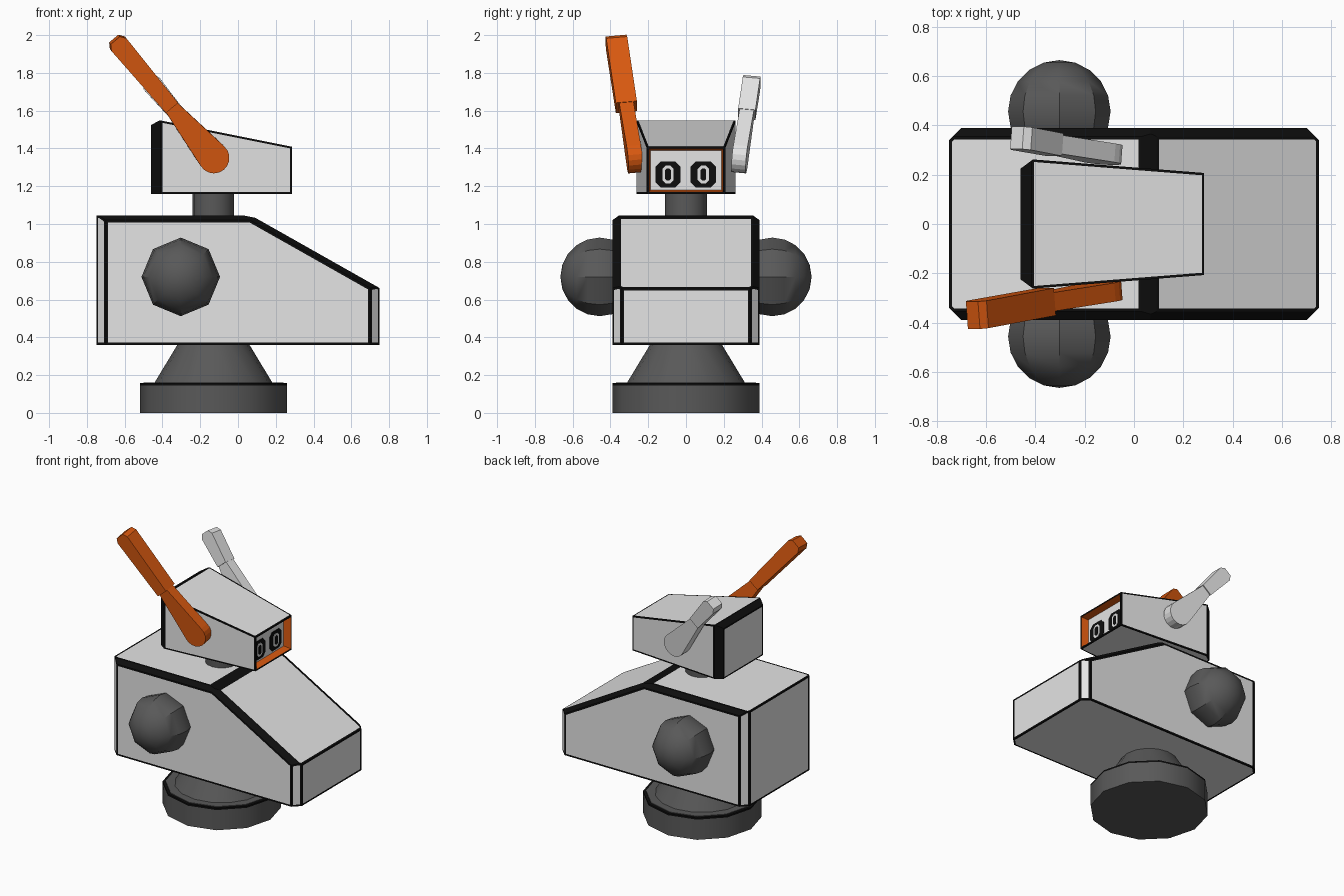
import bpy, bmesh, math
from mathutils import Vector, Matrix

if "Cube" in bpy.data.objects:
    bpy.data.objects.remove(bpy.data.objects["Cube"])


def material(name, r, g, b):
    m = bpy.data.materials.new(name)
    m.diffuse_color = (r, g, b, 1)
    m.use_nodes = True
    m.node_tree.nodes["Principled BSDF"].inputs["Base Color"].default_value = m.diffuse_color
    return m


LIGHT = material("light grey", 0.78, 0.78, 0.78)
BLACK = material("black trim", 0.004, 0.004, 0.004)
DARK = material("dark grey", 0.1, 0.1, 0.1)
ORANGE = material("orange", 0.7, 0.1, 0.005)


def finish(bm, name, mats, smooth=False):
    bmesh.ops.recalc_face_normals(bm, faces=bm.faces)
    me = bpy.data.meshes.new(name)
    bm.to_mesh(me)
    bm.free()
    for m in mats:
        me.materials.append(m)
    ob = bpy.data.objects.new(name, me)
    bpy.context.collection.objects.link(ob)
    if smooth:
        for p in me.polygons:
            p.use_smooth = True
        me.set_sharp_from_angle(angle=math.radians(35))
    return ob


def cut_block(lo, hi, cuts, border):
    """Box trimmed by planes (point, normal, material); light faces get a black border."""
    bm = bmesh.new()
    lo, hi = Vector(lo), Vector(hi)
    bmesh.ops.create_cube(bm, size=1, matrix=Matrix.Translation((lo + hi) / 2)
                          @ Matrix.Diagonal((*(hi - lo), 1)))
    for co, no, mat in cuts:
        geom = bm.verts[:] + bm.edges[:] + bm.faces[:]
        res = bmesh.ops.bisect_plane(bm, geom=geom, plane_co=co,
                                     plane_no=Vector(no).normalized(), clear_outer=True)
        rim = [e for e in res["geom_cut"] if isinstance(e, bmesh.types.BMEdge)]
        for f in bmesh.ops.edgeloop_fill(bm, edges=rim)["faces"]:
            f.material_index = mat
    bmesh.ops.recalc_face_normals(bm, faces=bm.faces)
    panels = [f for f in bm.faces if f.material_index == 0]
    res = bmesh.ops.inset_individual(bm, faces=panels, thickness=border, use_even_offset=True)
    for f in res["faces"]:
        f.material_index = 1
    return bm


def cone(name, x, z0, z1, r0, r1, mat, sides=12):
    bm = bmesh.new()
    bmesh.ops.create_cone(bm, cap_ends=True, segments=sides, radius1=r0, radius2=r1,
                          depth=z1 - z0, matrix=Matrix.Translation((x, 0, (z0 + z1) / 2)))
    return finish(bm, name, [mat], True)


def prism(name, pts, half, matrix, mat):
    """Flat outline in the local xy plane, extruded both ways along local z."""
    bm = bmesh.new()
    f = bm.faces.new([bm.verts.new((x, y, -half)) for x, y in pts])
    ext = bmesh.ops.extrude_face_region(bm, geom=[f])["geom"]
    bmesh.ops.translate(bm, vec=(0, 0, 2 * half),
                        verts=[v for v in ext if isinstance(v, bmesh.types.BMVert)])
    bm.transform(matrix)
    return finish(bm, name, [mat])


# Base, pedestal and neck
AX = -0.13
cone("base_disc", AX, 0, 0.146, 0.39, 0.39, DARK)
cone("base_rim", AX, 0.146, 0.158, 0.39, 0.39, BLACK)
cone("base_top", AX, 0.15, 0.162, 0.37, 0.37, DARK)
cone("pedestal", AX, 0.155, 0.37, 0.315, 0.185, DARK, 16)
cone("neck", AX, 1.03, 1.18, 0.11, 0.11, DARK, 16)

# Body: wedge block with chamfered corners and black edge trim
cuts = [((0.07, 0, 1.045), (0.565, 0, 1), 0), ((0.03, 0, 1.045), (0.2, 0, 1), 1)]
for s in (-1, 1):
    for e in (-1, 1):
        cuts.append(((e * 0.75, s * 0.34, 0), (e, s, 0), 0))
    cuts.append(((0, s * 0.355, 1.045), (0, s * 0.025, 0.035), 1))
    cuts.append(((0.07, s * 0.355, 1.045), (0.565, s * 0.8, 1), 1))
finish(cut_block((-0.75, -0.39, 0.36), (0.75, 0.39, 1.045), cuts, 0.012),
       "body", [LIGHT, BLACK])

# Shoulder balls
for s, side in ((-1, "front"), (1, "back")):
    bm = bmesh.new()
    bmesh.ops.create_uvsphere(bm, u_segments=8, v_segments=10, radius=0.208,
                              matrix=Matrix.Translation((-0.303, s * 0.457, 0.72))
                              @ Matrix.Rotation(math.pi / 2, 4, 'X'))
    finish(bm, side + "_shoulder_ball", [DARK], True)

# Head: tapered block, black rear chamfers, recessed face with orange walls
cuts = [((-0.42, 0, 1.55), (0.2, 0, 1), 0)]
for s in (-1, 1):
    cuts.append(((-0.41, s * 0.262, 0), (0.079, s, 0), 0))
for s in (-1, 1):
    cuts.append(((-0.41, s * 0.262, 0), (-0.037, s * 0.05, 0), 1))
cuts.append(((-0.415, 0, 1.549), (-0.025, 0, 0.045), 1))
bm = cut_block((-0.46, -0.28, 1.16), (0.285, 0.28, 1.58), cuts, 0.01)
face = [f for f in bm.faces if f.normal.x > 0.95 and f.material_index == 0]
res = bmesh.ops.inset_individual(bm, faces=face, thickness=0.01, depth=-0.05,
                                 use_even_offset=True)
for f in res["faces"]:
    f.material_index = 2
finish(bm, "head", [LIGHT, BLACK, ORANGE])


# Eyes: stacked thin plates
def octagon(w, h, c):
    return [(w, h - c), (w - c, h), (c - w, h), (-w, h - c),
            (-w, c - h), (c - w, -h), (w - c, -h), (w, c - h)]


for y, side in ((-0.095, "front"), (0.092, "back")):
    for i, (part, w, h, c, mat) in enumerate((("eye", 0.067, 0.068, 0.027, BLACK),
                                              ("iris", 0.03, 0.047, 0.017, LIGHT),
                                              ("pupil", 0.015, 0.032, 0.009, BLACK))):
        # local x -> y, local y -> z, local z -> x
        frame = Matrix(((0, 0, 1, 0.236 + i * 0.003), (1, 0, 0, y), (0, 1, 0, 1.262), (0, 0, 0, 1)))
        prism(f"{side}_{part}", octagon(w, h, c), 0.003, frame, mat)


# Ears: teardrop lower arm and a thicker bar, leaning back and outward
def ear(side, s, y, joint, tip, half, mat):
    u = Vector((-0.642, s * 0.117, 0.765)).normalized()
    w = Vector((0, 1, 0))
    w = (w - u * w.dot(u)).normalized()
    v = w.cross(u)
    frame = Matrix((u, v, w)).transposed().to_4x4()
    frame.translation = (-0.13, s * y, 1.353)
    arc = [math.radians(80 + 20 * i) for i in range(11)]
    arm = [(0.082 * math.cos(a), 0.082 * math.sin(a)) for a in arc]
    prism(side + "_ear_arm", arm + [(joint, -0.038), (joint, 0.038)], 0.038, frame, mat)
    bar = [(joint - 0.01, -0.042), (tip - 0.03, -0.052), (tip, -0.032),
           (tip, 0.032), (tip - 0.03, 0.052), (joint - 0.01, 0.042)]
    prism(side + "_ear_bar", bar, half, frame, mat)


ear("front", -1, 0.275, 0.36, 0.82, 0.056, ORANGE)
ear("back", 1, 0.287, 0.31, 0.54, 0.046, LIGHT)
